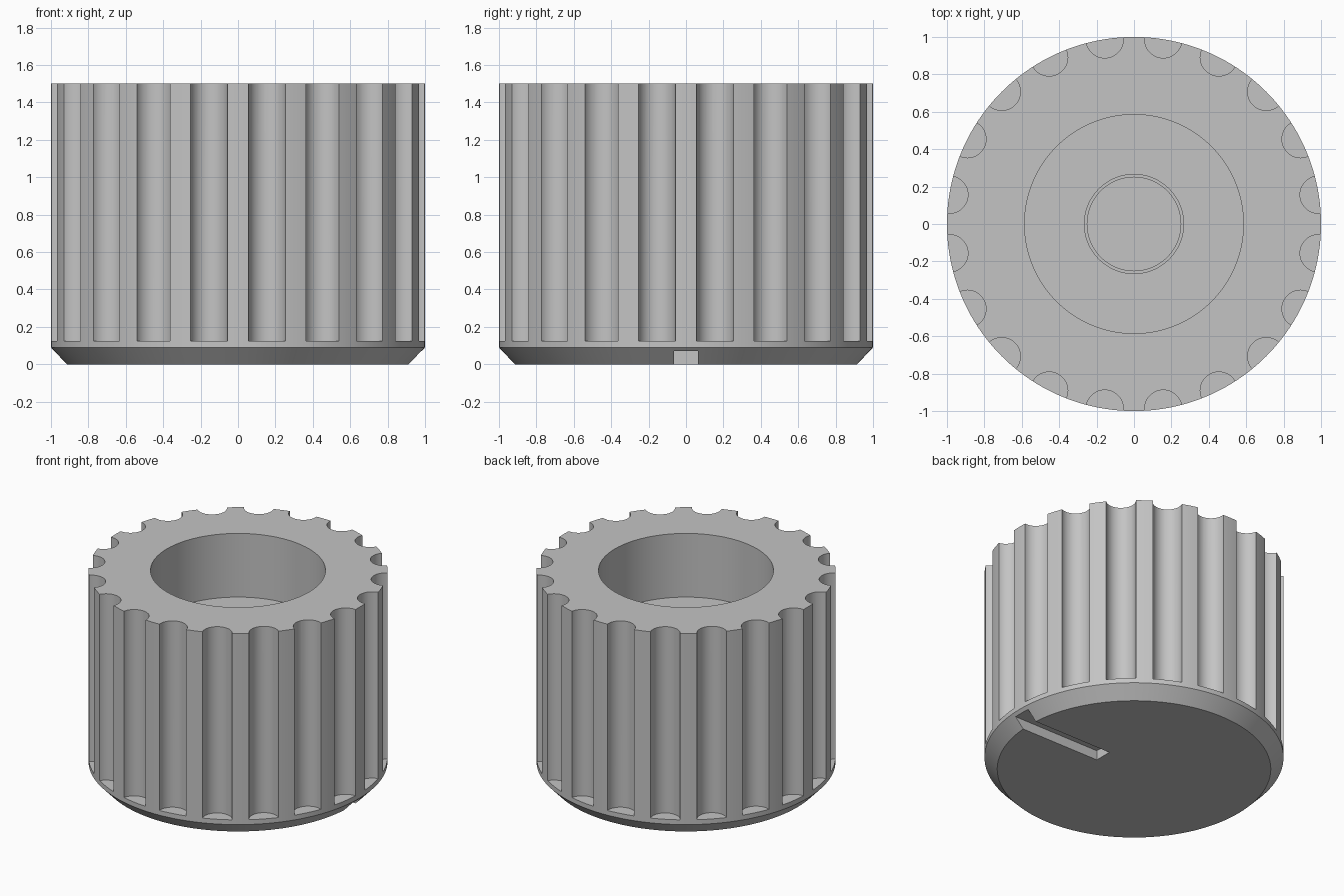
import bpy, bmesh, math
from mathutils import Matrix, Vector

if "Cube" in bpy.data.objects:
    bpy.data.objects.remove(bpy.data.objects["Cube"], do_unlink=True)

FLUTES = 20
TOP = 1.5


def new_object(name, bm):
    bmesh.ops.recalc_face_normals(bm, faces=bm.faces)
    mesh = bpy.data.meshes.new(name)
    bm.to_mesh(mesh)
    bm.free()
    obj = bpy.data.objects.new(name, mesh)
    bpy.context.collection.objects.link(obj)
    return obj


def lathe(name, profile, steps):
    """Revolve (radius, height) points around the z axis."""
    bm = bmesh.new()
    verts = [bm.verts.new((r, 0, z)) for r, z in profile]
    edges = [bm.edges.new(pair) for pair in zip(verts, verts[1:])]
    bmesh.ops.spin(bm, geom=verts + edges, cent=(0, 0, 0), axis=(0, 0, 1),
                   angle=math.tau, steps=steps, use_duplicate=False)
    bmesh.ops.remove_doubles(bm, verts=bm.verts, dist=1e-4)
    return new_object(name, bm)


# Material
grey = bpy.data.materials.new("mid grey")
grey.use_nodes = True
color = (0.55, 0.55, 0.55, 1)
grey.diffuse_color = color
grey.node_tree.nodes["Principled BSDF"].inputs["Base Color"].default_value = color

# Knob body: chamfered base, outer wall, wide recess and stepped shaft bore
knob = lathe("knob_body", [
    (0, 0), (0.915, 0), (1, 0.09), (1, TOP),
    (0.585, TOP), (0.585, 1.03),
    (0.265, 1.03), (0.265, 0.96), (0.25, 0.96), (0.25, 0.3), (0, 0.3),
], 160)
knob.data.materials.append(grey)

# Cutter: round grip flutes and the pointer slot under the base
bm = bmesh.new()
bottom, height = 0.125, TOP
for i in range(FLUTES):
    angle = math.tau * (i + 0.5) / FLUTES
    centre = Vector((math.cos(angle), math.sin(angle), bottom + height / 2))
    bmesh.ops.create_cone(bm, cap_ends=True, segments=40, radius1=0.1, radius2=0.1,
                          depth=height, matrix=Matrix.Translation(centre))
slot = Matrix.Translation((0.77, 0, -0.03)) @ Matrix.Diagonal((1, 0.13, 0.2, 1))
bmesh.ops.create_cube(bm, size=1, matrix=slot)
cutter = new_object("groove_cutter", bm)
cutter.data.materials.append(grey)
cutter.hide_render = True

cut = knob.modifiers.new("grooves", "BOOLEAN")
cut.operation = "DIFFERENCE"
cut.solver = "EXACT"
cut.object = cutter

bpy.ops.object.select_all(action="DESELECT")
knob.select_set(True)
bpy.context.view_layer.objects.active = knob
bpy.ops.object.modifier_apply(modifier=cut.name)
bpy.data.objects.remove(cutter, do_unlink=True)
bpy.ops.object.shade_smooth_by_angle(angle=math.radians(25))
